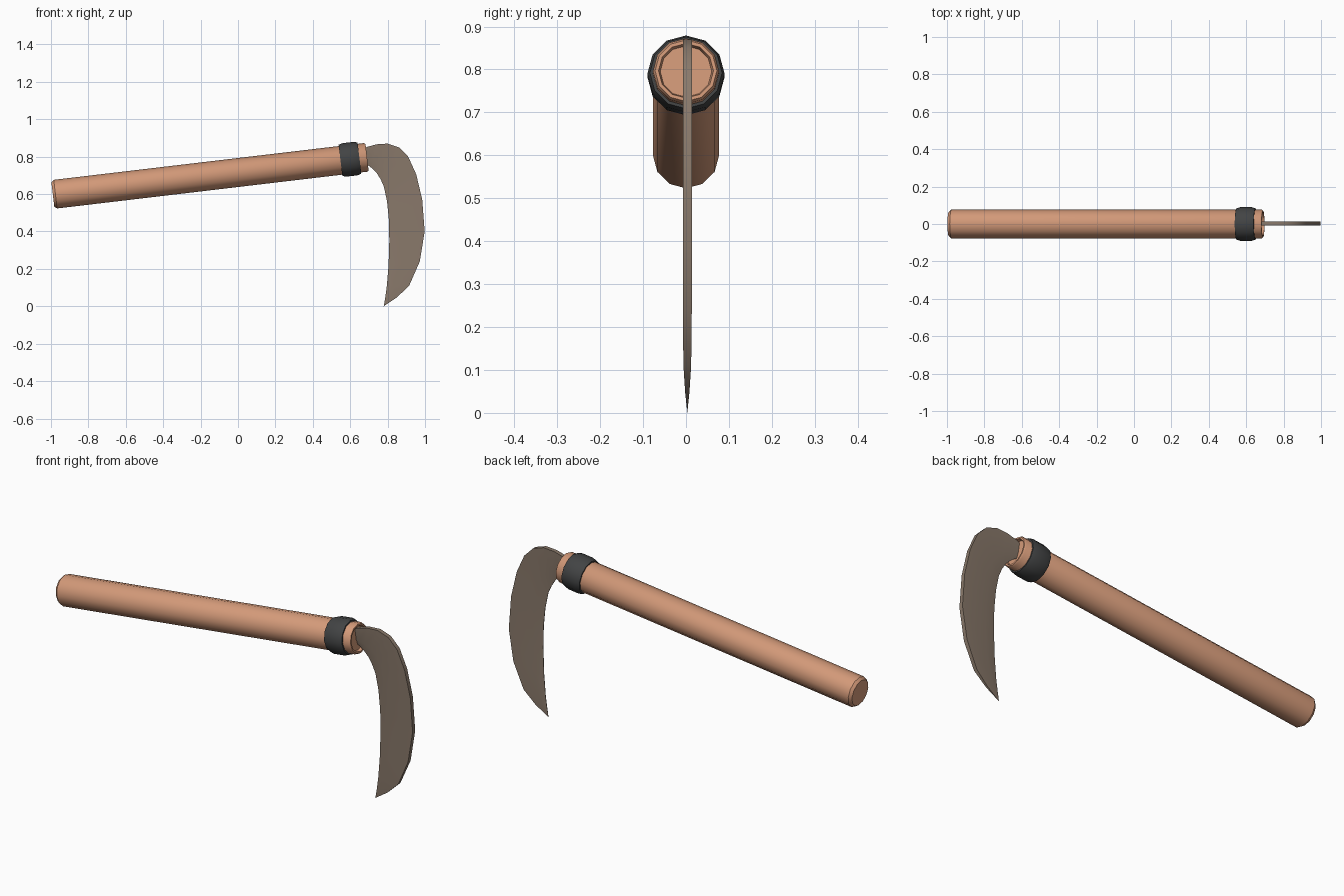
import bpy, bmesh, math
from mathutils import Matrix, Vector

if "Cube" in bpy.data.objects:
    bpy.data.objects.remove(bpy.data.objects["Cube"])


def material(name, rgb):
    m = bpy.data.materials.new(name)
    m.diffuse_color = (*rgb, 1.0)
    m.use_nodes = True
    m.node_tree.nodes["Principled BSDF"].inputs["Base Color"].default_value = m.diffuse_color
    return m


WOOD = material("warm wood", (0.65, 0.32, 0.19))
BAND = material("dark band", (0.055, 0.057, 0.058))
STEEL = material("weathered steel", (0.25, 0.19, 0.145))

SIDES = 12
BUTT, HEAD = Vector((-0.99, 0, 0.598)), Vector((0.69, 0, 0.797))
AXIS = HEAD - BUTT
LENGTH = AXIS.length
TILT = math.atan2(AXIS.z, AXIS.x)


def finish(bm, name, mat, angle):
    bmesh.ops.recalc_face_normals(bm, faces=bm.faces)
    mesh = bpy.data.meshes.new(name)
    bm.to_mesh(mesh)
    bm.free()
    ob = bpy.data.objects.new(name, mesh)
    mesh.materials.append(mat)
    bpy.context.collection.objects.link(ob)
    bpy.ops.object.select_all(action='DESELECT')
    ob.select_set(True)
    bpy.context.view_layer.objects.active = ob
    bpy.ops.object.shade_smooth_by_angle(angle=math.radians(angle))
    return ob


def bridge(bm, a, b):
    n = len(a)
    for i in range(n):
        bm.faces.new((a[i], a[(i + 1) % n], b[(i + 1) % n], b[i]))


def turned(name, profile, mat):
    """Turn a (radius, distance) profile about the tilted handle axis."""
    bm = bmesh.new()
    rings = []
    for r, t in profile:
        rings.append([bm.verts.new((r * math.cos(k * math.tau / SIDES),
                                    r * math.sin(k * math.tau / SIDES), t))
                      for k in range(SIDES)])
    for a, b in zip(rings, rings[1:]):
        bridge(bm, a, b)
    bm.faces.new(rings[0])
    bm.faces.new(rings[-1])
    turn = Matrix.Translation(BUTT) @ Matrix.Rotation(math.pi / 2 - TILT, 4, 'Y')
    bm.transform(turn)
    return finish(bm, name, mat, 35)


# Wooden handle with a chamfered butt and a shallow socket at the head
turned("handle", [(0.066, 0), (0.077, 0.014), (0.077, LENGTH - 0.008),
                  (0.072, LENGTH), (0.064, LENGTH), (0.060, LENGTH - 0.015)], WOOD)

# Dark band around the head of the handle
c = LENGTH - 0.092
turned("band", [(0.078, c - 0.051), (0.084, c - 0.051), (0.090, c - 0.03),
                (0.090, c + 0.03), (0.084, c + 0.051), (0.078, c + 0.051)], BAND)

# Curved blade: thick outer spine, tapering to a sharp inner edge
spine = [(0.66, 0.84), (0.69, 0.852), (0.74, 0.866), (0.80, 0.870), (0.86, 0.85),
         (0.91, 0.80), (0.953, 0.705), (0.985, 0.57), (0.998, 0.40),
         (0.972, 0.24), (0.915, 0.11), (0.85, 0.048)]
edge = [(0.66, 0.77), (0.69, 0.758), (0.715, 0.739), (0.74, 0.715), (0.762, 0.68),
        (0.78, 0.64), (0.797, 0.56), (0.807, 0.46), (0.809, 0.35),
        (0.805, 0.22), (0.796, 0.11), (0.788, 0.05)]
TIP = (0.779, 0.003, 0.0)
Y0 = 0.003
bm = bmesh.new()
sections = []
for i, (s, e) in enumerate(zip(spine, edge)):
    h = 0.0105 if i < 10 else (0.009 if i == 10 else 0.005)   # half thickness
    m = [e[k] + 0.3 * (s[k] - e[k]) for k in (0, 1)]          # start of the bevel
    pts = [(s, h), (m, h * 0.8), (e, 0.001), (e, -0.001), (m, -h * 0.8), (s, -h)]
    sections.append([bm.verts.new((p[0], Y0 + y, p[1])) for p, y in pts])
for a, b in zip(sections, sections[1:]):
    bridge(bm, a, b)
bm.faces.new(sections[0])
tip = bm.verts.new(TIP)
last = sections[-1]
for i in range(len(last)):
    bm.faces.new((last[i], last[(i + 1) % len(last)], tip))
finish(bm, "blade", STEEL, 30)
